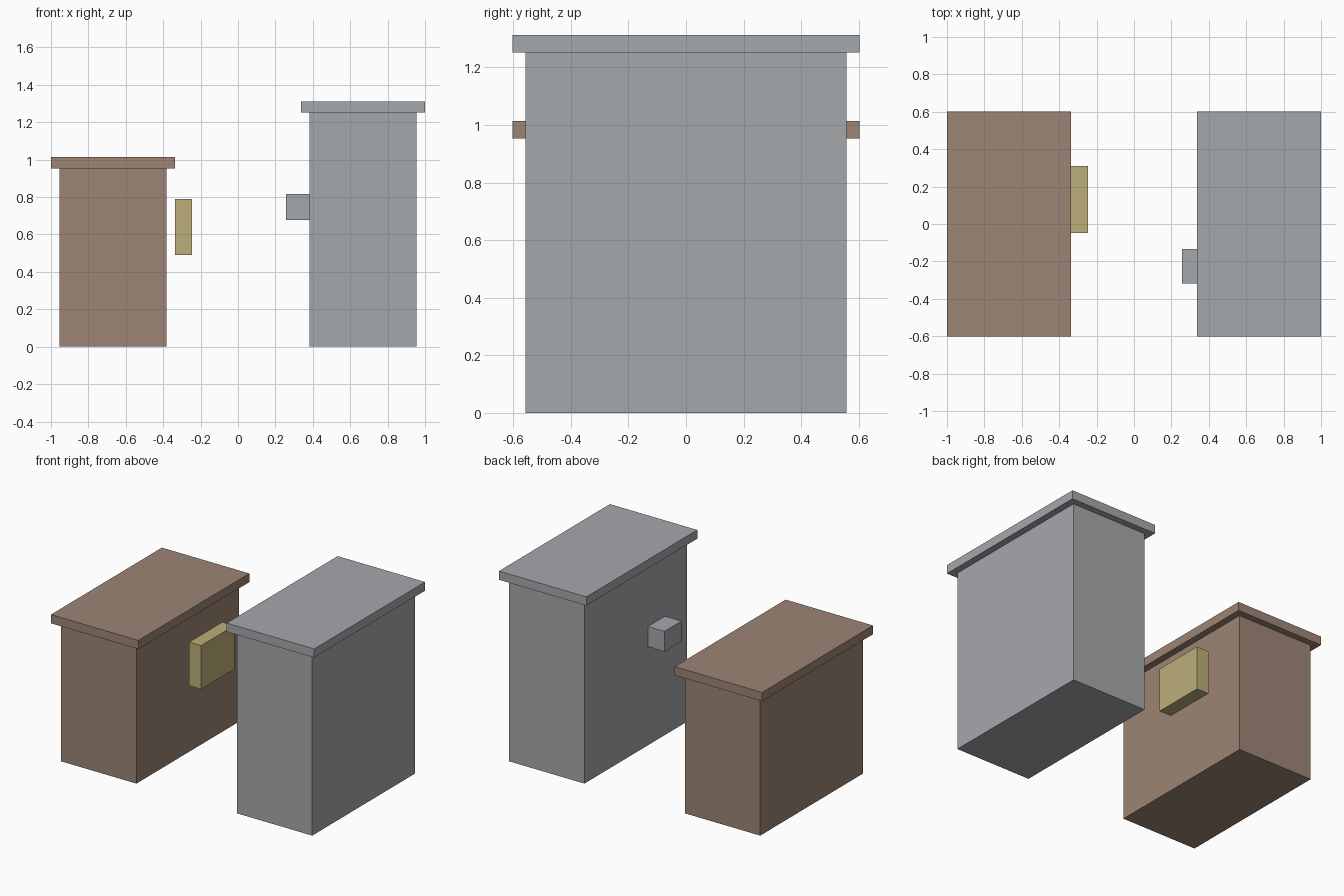
import bpy

if "Cube" in bpy.data.objects:
    bpy.data.objects.remove(bpy.data.objects["Cube"])


def material(name, rgb):
    m = bpy.data.materials.new(name)
    m.diffuse_color = (*rgb, 1.0)
    m.use_nodes = True
    m.node_tree.nodes["Principled BSDF"].inputs["Base Color"].default_value = m.diffuse_color
    return m


brown = material("brown_brick", (0.337, 0.235, 0.178))
grey = material("grey_stone", (0.376, 0.392, 0.407))
yellow = material("pale_yellow", (0.503, 0.429, 0.195))


def box(name, mat, x, y, z):
    """Axis-aligned box from (min, max) ranges."""
    ranges = (x, y, z)
    bpy.ops.mesh.primitive_cube_add(size=1, location=[(a + b) / 2 for a, b in ranges])
    ob = bpy.context.object
    ob.name = name
    ob.scale = [b - a for a, b in ranges]
    bpy.ops.object.transform_apply(location=False, rotation=False, scale=True)
    ob.data.materials.append(mat)
    return ob


def building(name, mat, cx, wall_height):
    # Plain block walls with an overhanging flat roof slab
    box(name + "_walls", mat, (cx - 0.286, cx + 0.286), (-0.557, 0.557), (0, wall_height))
    box(name + "_roof", mat, (cx - 0.332, cx + 0.332), (-0.602, 0.602),
        (wall_height, wall_height + 0.06))


building("low_building", brown, -0.668, 0.953)
building("tall_building", grey, 0.668, 1.252)

# Sign hanging just off the low building's inner wall
box("hanging_sign", yellow, (-0.337, -0.246), (-0.048, 0.311), (0.49, 0.79))

# Small box fixed to the tall building's inner wall
box("wall_box", grey, (0.256, 0.382), (-0.317, -0.133), (0.677, 0.816))
